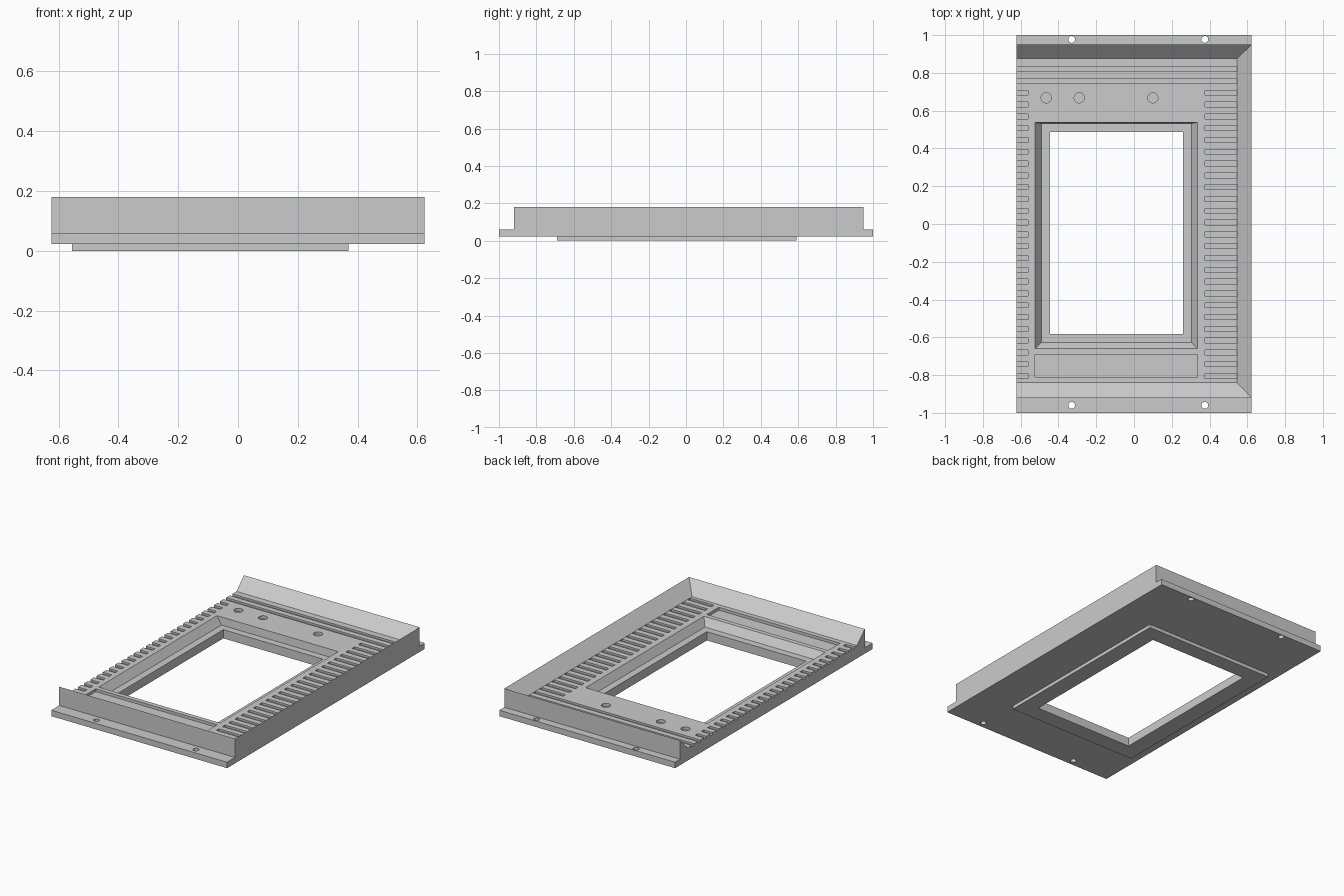
import bpy, bmesh, math

if "Cube" in bpy.data.objects:
    bpy.data.objects.remove(bpy.data.objects["Cube"])

grey = bpy.data.materials.new("warm_grey")
grey.diffuse_color = (0.6, 0.6, 0.6, 1)
grey.use_nodes = True
grey.node_tree.nodes["Principled BSDF"].inputs["Base Color"].default_value = grey.diffuse_color

W = 0.623                        # half width
Z0, Z1, Z2 = 0.022, 0.06, 0.18   # underside, flange top, wall top
ZF, ZL = 0.105, 0.056            # raised deck, inner window ledge


def finish(name, bm):
    bmesh.ops.recalc_face_normals(bm, faces=bm.faces)
    me = bpy.data.meshes.new(name)
    bm.to_mesh(me)
    bm.free()
    me.materials.append(grey)
    ob = bpy.data.objects.new(name, me)
    bpy.context.collection.objects.link(ob)
    return ob


def rect(x0, x1, y0, y1, z):
    return [(x0, y0, z), (x1, y0, z), (x1, y1, z), (x0, y1, z)]


def disc(x, y, r, z, n=24):
    return [(x + r * math.cos(2 * math.pi * i / n),
             y + r * math.sin(2 * math.pi * i / n), z) for i in range(n)]


def loft(bm, rings):
    """Skin successive rings and cap both ends."""
    rs = [[bm.verts.new(p) for p in r] for r in rings]
    for a, b in zip(rs, rs[1:]):
        n = len(a)
        for i in range(n):
            j = (i + 1) % n
            bm.faces.new((a[i], a[j], b[j], b[i]))
    bm.faces.new(rs[0])
    bm.faces.new(rs[-1])


def box(bm, x0, x1, y0, y1, z0, z1):
    loft(bm, [rect(x0, x1, y0, y1, z0), rect(x0, x1, y0, y1, z1)])


def cut(target, name, bm):
    cutter = finish(name, bm)
    cutter.hide_render = True
    cutter.hide_viewport = True
    mod = target.modifiers.new(name, "BOOLEAN")
    mod.operation = 'DIFFERENCE'
    mod.solver = 'EXACT'
    mod.object = cutter


# Body: side profile with flanges, front wall, deck and back wall, in two
# stretches so that the walls mitre into the right-hand wall
bm = bmesh.new()


def section(x, xi):
    """Side section; inner wall feet sit at xi, the rest at x."""
    return [(x, -1, Z0), (x, 1, Z0), (x, 1, Z1), (x, 0.95, Z1), (x, 0.95, Z2),
            (xi, 0.875, ZF), (xi, -0.84, ZF), (x, -0.92, Z2), (x, -0.92, Z1),
            (x, -1, Z1)]


loft(bm, [section(-W, -W), section(W, 0.545)])
# close the right end: replace its bent cap by the wall slope and outer face
bm.faces.ensure_lookup_table()
cap = bm.faces[-1]
v = list(cap.verts)
bm.faces.remove(cap)
bm.faces.new((v[4], v[5], v[6], v[7]))
bm.faces.new((v[0], v[1], v[2], v[3], v[4], v[7], v[8], v[9]))
body = finish("body", bm)

# Window opening with sloped surround, ledge and straight hole
bm = bmesh.new()
outer = (-0.525, 0.335, -0.66, 0.537)
inner = (-0.49, 0.305, -0.627, 0.532)
hole = (-0.445, 0.26, -0.582, 0.487)
loft(bm, [rect(*outer, ZF + 0.02), rect(*outer, ZF), rect(*inner, ZL),
          rect(*hole, ZL), rect(*hole, -0.02)])
# shallow cooling slots either side, full width behind the button panel
for k in range(-22, 5):
    y = 0.57 + 0.0625 * k
    spans = [(-0.7, 0.545)] if k > 2 else [(-0.7, -0.56), (0.375, 0.545)]
    for x0, x1 in spans:
        box(bm, x0, x1, y - 0.013, y + 0.013, ZF - 0.012, ZF + 0.01)
# label recess in front of the window
box(bm, -0.525, 0.335, -0.81, -0.69, ZF - 0.018, ZF + 0.02)
# blind button holes
for x in (-0.465, -0.29, 0.1):
    loft(bm, [disc(x, 0.668, 0.027, ZF - 0.02),
              disc(x, 0.668, 0.027, ZF + 0.02)])
# screw holes in the flanges
for x in (-0.33, 0.375):
    for y in (-0.96, 0.977):
        loft(bm, [disc(x, y, 0.018, 0), disc(x, y, 0.018, Z1 + 0.02)])
cut(body, "body_cutter", bm)

# Window frame standing proud below the body
bm = bmesh.new()
box(bm, -0.555, 0.37, -0.69, 0.59, 0, Z0)
frame = finish("window_frame", bm)
bm = bmesh.new()
box(bm, *hole, -0.02, Z0 + 0.02)
cut(frame, "frame_cutter", bm)
